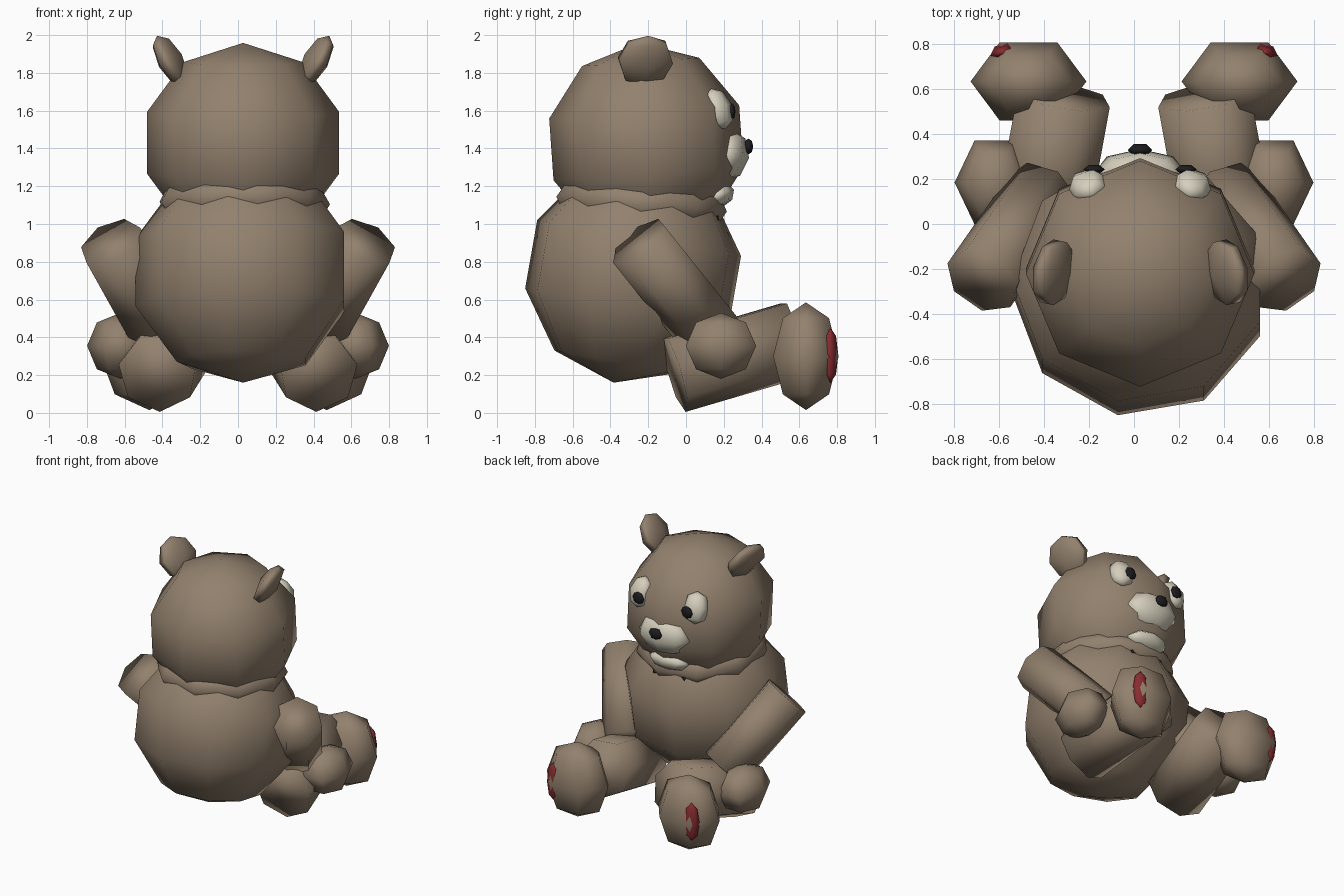
import bpy, math
from mathutils import Vector, Quaternion

if "Cube" in bpy.data.objects:
    bpy.data.objects.remove(bpy.data.objects["Cube"])

CX = 0.027  # head and body sit slightly off the limb centre


def mat(name, rgb):
    m = bpy.data.materials.new(name)
    m.diffuse_color = (*rgb, 1)
    m.use_nodes = True
    m.node_tree.nodes["Principled BSDF"].inputs["Base Color"].default_value = m.diffuse_color
    return m


FUR = mat("brown_fur", (0.29, 0.22, 0.155))
CREAM = mat("cream", (0.66, 0.62, 0.50))
BLACK = mat("black", (0.012, 0.012, 0.014))
RED = mat("red_pad", (0.25, 0.025, 0.03))


def finish(name, m):
    o = bpy.context.object
    o.name = name
    o.data.materials.append(m)
    bpy.ops.object.shade_smooth_by_angle(angle=math.radians(120))
    return o


def ball(name, loc, size, m=FUR, rot=(0, 0, 0), seg=6, rings=4, spin=90):
    """Coarse sphere with half sizes; spin turns its segments, rot (degrees) tilts it."""
    bpy.ops.mesh.primitive_uv_sphere_add(segments=seg, ring_count=rings, radius=1, location=loc)
    o = bpy.context.object
    turn = Quaternion((0, 0, 1), math.radians(spin))
    for v in o.data.vertices:
        v.co = turn @ v.co
    o.scale = size
    o.rotation_euler = [math.radians(a) for a in rot]
    return finish(name, m)


def limb(name, a, b, r, sides, roll=0.0):
    """Straight capped cylinder from a to b."""
    a, b = Vector(a), Vector(b)
    d = b - a
    q = d.to_track_quat('Z', 'Y') @ Quaternion((0, 0, 1), roll)
    bpy.ops.mesh.primitive_cylinder_add(vertices=sides, radius=r, depth=d.length,
                                        location=(a + b) / 2, rotation=q.to_euler())
    return finish(name, FUR)


# Body and head
ball("body", (CX, -0.28, 0.745), (0.598, 0.585, 0.594), rot=(-10, 0, 0), seg=9, rings=5)
ball("head", (CX, -0.21, 1.43), (0.535, 0.53, 0.53), rot=(4, 0, 0), seg=8, rings=5)

# Neck ruff with a slightly scalloped edge
bpy.ops.mesh.primitive_torus_add(major_segments=18, minor_segments=6, major_radius=0.35,
                                 minor_radius=0.11, location=(CX, -0.235, 1.105),
                                 rotation=(math.radians(-5), 0, 0))
neck = finish("neck_ruff", FUR)
for i, v in enumerate(neck.data.vertices):
    if (i // 6) % 2:
        v.co.x *= 0.96
        v.co.y *= 0.96
        v.co.z += 0.015

# Muzzle, lip and nose
ball("muzzle", (CX, 0.22, 1.365), (0.21, 0.115, 0.14), CREAM, (-8, 0, 0), seg=8)
ball("lower_lip", (CX, 0.165, 1.15), (0.165, 0.095, 0.068), CREAM, (20, 0, 0), seg=8)
ball("nose", (CX, 0.33, 1.41), (0.055, 0.03, 0.042), BLACK)

for s, side in ((-1, "left"), (1, "right")):
    # Face details and ears
    ball(side + "_ear", (CX + s * 0.385, -0.215, 1.865), (0.07, 0.165, 0.15),
         rot=(0, s * 29, s * 12))
    ball(side + "_eye", (CX + s * 0.232, 0.17, 1.61), (0.095, 0.075, 0.115), CREAM,
         (20, 0, -s * 20))
    ball(side + "_pupil", (CX + s * 0.205, 0.243, 1.595), (0.048, 0.022, 0.046), BLACK)
    ball(side + "_button", (CX + s * 0.115, 0.15, 1.025), (0.036, 0.026, 0.042), BLACK,
         (-15, 0, 0))
    # Arm and hand
    limb(side + "_arm", (s * 0.675, -0.25, 0.905), (s * 0.41, 0.13, 0.43), 0.175, 7)
    ball(side + "_hand", (s * 0.622, 0.185, 0.355), (0.177, 0.215, 0.175))
    # Leg, foot and sole pad
    limb(side + "_leg", (s * 0.425, -0.06, 0.21), (s * 0.31, 0.57, 0.395), 0.213, 7, math.pi)
    ball(side + "_foot", (s * 0.47, 0.635, 0.3), (0.258, 0.2, 0.285))
    ball(side + "_sole_pad", (s * 0.582, 0.765, 0.305), (0.06, 0.04, 0.145), RED,
         (0, 0, -s * 15))
